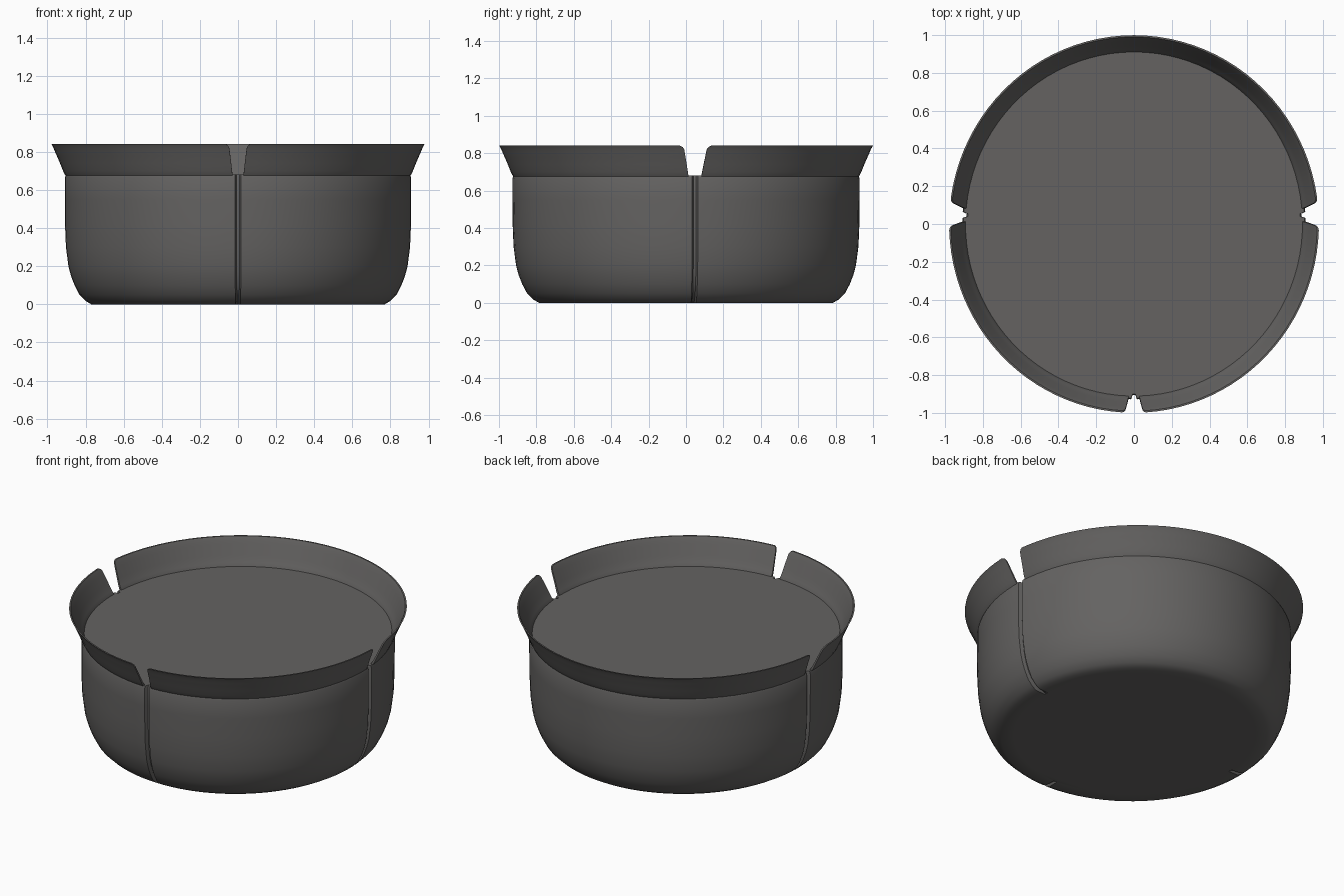
import bpy, bmesh, math

if "Cube" in bpy.data.objects:
    bpy.data.objects.remove(bpy.data.objects["Cube"])

# one dark warm grey for everything
grey = bpy.data.materials.new("dark_grey")
grey.diffuse_color = (0.128, 0.124, 0.121, 1)
grey.use_nodes = True
grey.node_tree.nodes["Principled BSDF"].inputs["Base Color"].default_value = grey.diffuse_color

OVAL = 0.021          # the bowl is slightly deeper than wide
FLOOR = 0.68          # height of the closed top surface


def point(r, a, z):
    return (r * math.cos(a), (r + OVAL * min(1, r)) * math.sin(a), z)


def finish(bm, name, angle):
    bmesh.ops.recalc_face_normals(bm, faces=bm.faces)
    me = bpy.data.meshes.new(name)
    bm.to_mesh(me)
    bm.free()
    me.materials.append(grey)
    ob = bpy.data.objects.new(name, me)
    bpy.context.collection.objects.link(ob)
    bpy.ops.object.select_all(action='DESELECT')
    ob.select_set(True)
    bpy.context.view_layer.objects.active = ob
    bpy.ops.object.shade_smooth_by_angle(angle=math.radians(angle))


# notches: angle, half widths at the bottom, upper side and top
SIDE = 0.052
NOTCHES = [
    (-math.pi / 2, 0.032, 0.045, 0.065),
    (SIDE, 0.038, 0.058, 0.085),
    (math.pi - SIDE, 0.038, 0.058, 0.085),
]


def half_width(notch, z):
    _, low, high, top = notch
    if z <= 0.80:
        return low + (high - low) * max(0, (z - FLOOR) / (0.80 - FLOOR))
    t = (z - 0.80) / 0.04
    return high + (top - high) * (1 - math.sqrt(max(0, 1 - t * t)))


# body: lathed bowl with a narrow seam groove below every notch
GROOVE = [(-0.017, 0), (-0.008, 0.022), (0.008, 0.022), (0.017, 0)]
columns = []
for i, n in enumerate(NOTCHES):
    nxt = NOTCHES[(i + 1) % 3][0]
    span = (nxt - n[0]) % (2 * math.pi)
    columns += [(n[0] + d, depth) for d, depth in GROOVE]
    steps = round(span / math.radians(4))
    columns += [(n[0] + span * k / steps, 0) for k in range(1, steps)]

BODY = [(0.70, 0), (0.77, 0), (0.80, 0.018), (0.832, 0.05), (0.858, 0.10),
        (0.877, 0.15), (0.890, 0.20), (0.903, 0.30), (0.908, 0.42),
        (0.909, 0.55), (0.909, 0.665), (0.903, FLOOR)]
bm = bmesh.new()
rows = []
for k, (r, z) in enumerate(BODY):
    row = []
    for a, depth in columns:
        d = 0 if k == 0 else depth
        lift = d * max(0, 1 - z / 0.10)
        row.append(bm.verts.new(point(r - d, a, z + lift)))
    rows.append(row)
count = len(columns)
for low, high in zip(rows, rows[1:]):
    for j in range(count):
        m = (j + 1) % count
        bm.faces.new((low[j], low[m], high[m], high[j]))
bm.faces.new(rows[0])
bm.faces.new(rows[-1])
finish(bm, "bowl_body", 35)

# flared rim: three thin curved pieces with rounded upper corners
SECTION = [(0.900, FLOOR - 0.012), (0.908, FLOOR), (0.918, 0.70), (0.934, 0.74),
           (0.951, 0.78), (0.960, 0.80), (0.968, 0.82), (0.975, 0.833),
           (0.979, 0.84), (0.970, 0.84), (0.966, 0.833), (0.959, 0.82),
           (0.950, 0.80), (0.941, 0.78), (0.923, 0.74), (0.905, 0.70),
           (0.892, FLOOR), (0.890, FLOOR - 0.012)]
for i, start in enumerate(NOTCHES):
    end = NOTCHES[(i + 1) % 3]
    span = (end[0] - start[0]) % (2 * math.pi)
    steps = round(span / math.radians(4))
    steps += steps % 2
    bm = bmesh.new()
    loops = []
    for k in range(steps + 1):
        t = k / steps
        loop = []
        for r, z in SECTION:
            a0 = start[0] + half_width(start, z)
            a1 = start[0] + span - half_width(end, z)
            loop.append(bm.verts.new(point(r, a0 + (a1 - a0) * t, z)))
        loops.append(loop)
    size = len(SECTION)
    for one, two in zip(loops, loops[1:]):
        for j in range(size):
            m = (j + 1) % size
            bm.faces.new((one[j], one[m], two[m], two[j]))
    # end caps bridge the outer and inner sides
    for loop in (loops[0], loops[-1]):
        for j in range(size // 2 - 1):
            bm.faces.new((loop[j], loop[j + 1], loop[size - 2 - j], loop[size - 1 - j]))
    finish(bm, ("right_front_rim", "back_rim", "left_front_rim")[i], 35)
